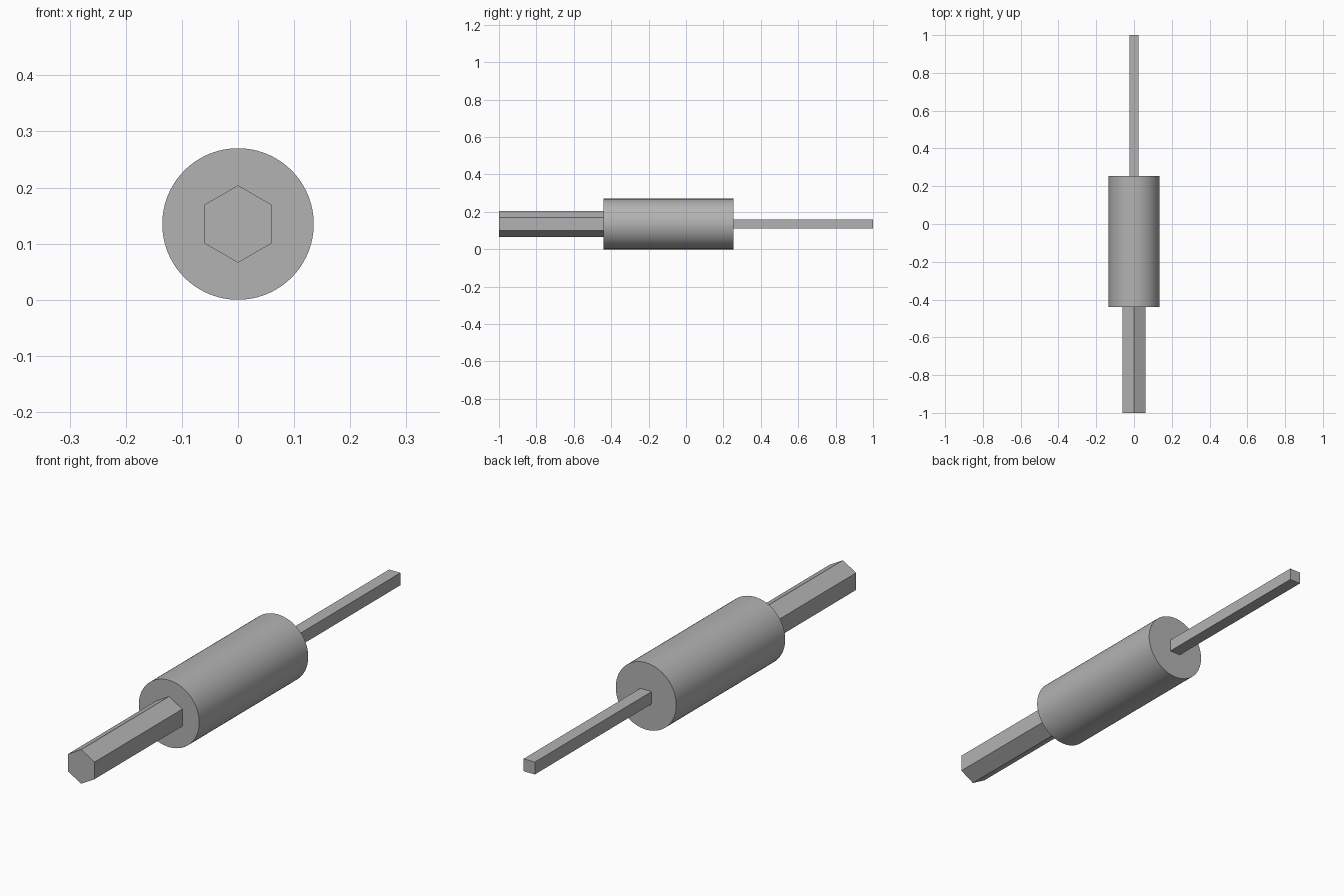
import bpy
import bmesh
import math
from mathutils import Matrix

cube = bpy.data.objects.get("Cube")
if cube:
    bpy.data.objects.remove(cube, do_unlink=True)

RADIUS = 0.135          # body radius, also the height of the axis

steel = bpy.data.materials.new("grey steel")
steel.use_nodes = True
colour = (0.45, 0.45, 0.45, 1)
steel.diffuse_color = colour
steel.node_tree.nodes["Principled BSDF"].inputs["Base Color"].default_value = colour


def bar(name, sides, radius, y0, y1, turn=0.0, smooth=False):
    """Prism with the given number of sides, running along y from y0 to y1."""
    bm = bmesh.new()
    bmesh.ops.create_cone(bm, cap_ends=True, segments=sides,
                          radius1=radius, radius2=radius, depth=y1 - y0)
    lay_down = (Matrix.Translation((0, (y0 + y1) / 2, RADIUS))
                @ Matrix.Rotation(math.pi / 2, 4, "X")
                @ Matrix.Rotation(turn, 4, "Z"))
    bm.transform(lay_down)
    bmesh.ops.recalc_face_normals(bm, faces=bm.faces)
    mesh = bpy.data.meshes.new(name)
    bm.to_mesh(mesh)
    bm.free()
    mesh.materials.append(steel)
    obj = bpy.data.objects.new(name, mesh)
    bpy.context.collection.objects.link(obj)
    if smooth:
        bpy.ops.object.select_all(action="DESELECT")
        obj.select_set(True)
        bpy.context.view_layer.objects.active = obj
        bpy.ops.object.shade_smooth_by_angle(angle=math.radians(30))
    return obj


# Round body, hexagonal shank at the front, square blade at the back
bar("round_body", 96, RADIUS, -0.44, 0.255, smooth=True)
bar("hex_shank", 6, 0.069, -1.0, -0.44)
bar("square_blade", 4, 0.025 * math.sqrt(2), 0.255, 1.0, turn=math.pi / 4)
